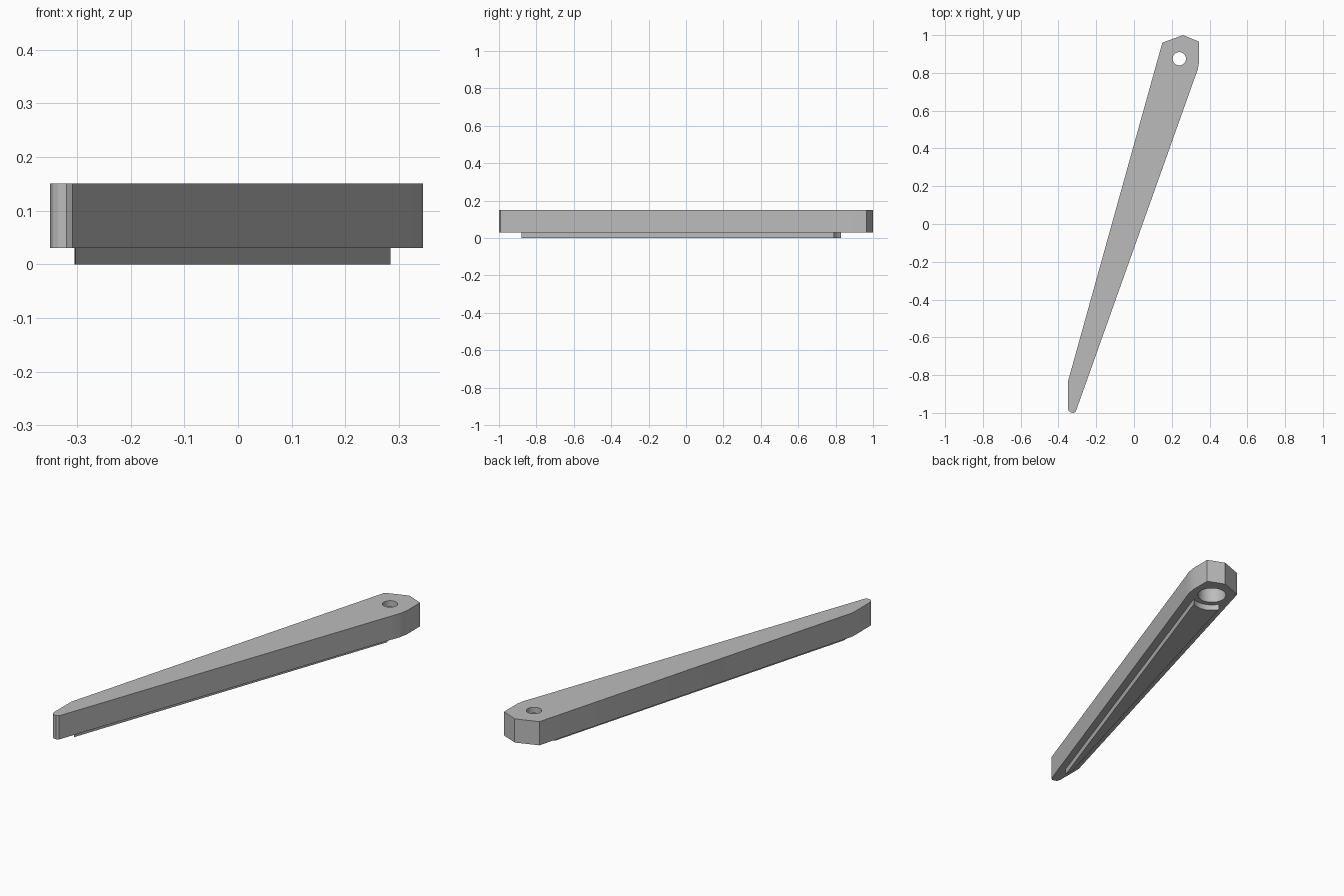
import bpy, bmesh
from math import cos, sin, radians

cube = bpy.data.objects.get("Cube")
if cube:
    bpy.data.objects.remove(cube, do_unlink=True)

grey = bpy.data.materials.new("plain grey")
grey.use_nodes = True
colour = (0.5, 0.5, 0.5, 1)
grey.diffuse_color = colour
grey.node_tree.nodes["Principled BSDF"].inputs["Base Color"].default_value = colour


def arc(cx, cy, r, start, end, steps):
    angles = [radians(start + (end - start) * i / steps) for i in range(steps + 1)]
    return [(cx + r * cos(a), cy + r * sin(a)) for a in angles]


def prism(name, outline, bottom, top):
    """Extrude a flat outline upwards into a solid."""
    bm = bmesh.new()
    face = bm.faces.new([bm.verts.new((x, y, bottom)) for x, y in outline])
    made = bmesh.ops.extrude_face_region(bm, geom=[face])["geom"]
    moved = [v for v in made if isinstance(v, bmesh.types.BMVert)]
    bmesh.ops.translate(bm, verts=moved, vec=(0, 0, top - bottom))
    bmesh.ops.recalc_face_normals(bm, faces=bm.faces)
    mesh = bpy.data.meshes.new(name)
    bm.to_mesh(mesh)
    bm.free()
    mesh.materials.append(grey)
    obj = bpy.data.objects.new(name, mesh)
    bpy.context.collection.objects.link(obj)
    return obj


def bore(target, name, radius, bottom, top):
    """Cut a round hole at the pivot."""
    cutter = prism(name, arc(*pivot, radius, 0, 352.5, 47), bottom, top)
    cutter.hide_render = True
    mod = target.modifiers.new(name, "BOOLEAN")
    mod.operation = "DIFFERENCE"
    mod.solver = "EXACT"
    mod.object = cutter
    bpy.context.view_layer.objects.active = target
    bpy.ops.object.modifier_apply(modifier=name)
    bpy.data.objects.remove(cutter, do_unlink=True)


pivot = (0.24, 0.875)

# Tapered arm: blunt faceted head, rounded tail
head = [(0.32, 0.77), (0.337, 0.815), (0.345, 0.86), (0.345, 0.965),
        (0.26, 1.0), (0.15, 0.96)]
tail = [(-0.35, -0.835), (-0.35, -0.975), (-0.345, -0.99), (-0.335, -0.998),
        (-0.32, -1.0), (-0.308, -0.992), (-0.3, -0.97)]
arm = prism("arm", head + tail, 0.03, 0.15)

# Stepped pivot hole
bore(arm, "counterbore", 0.068, 0.0, 0.12)
bore(arm, "pivot_hole", 0.035, 0.1, 0.2)

# Raised rib under the arm, hollowed around the pivot
rib_end = arc(*pivot, 0.094, 209, 298, 16)
rib = prism("underside_rib", rib_end + [(-0.303, -0.88), (-0.305, -0.83)], 0.0, 0.031)

# Smooth curves, sharp corners
for obj in (arm, rib):
    bpy.ops.object.select_all(action="DESELECT")
    obj.select_set(True)
    bpy.context.view_layer.objects.active = obj
    bpy.ops.object.shade_smooth_by_angle(angle=radians(30))
